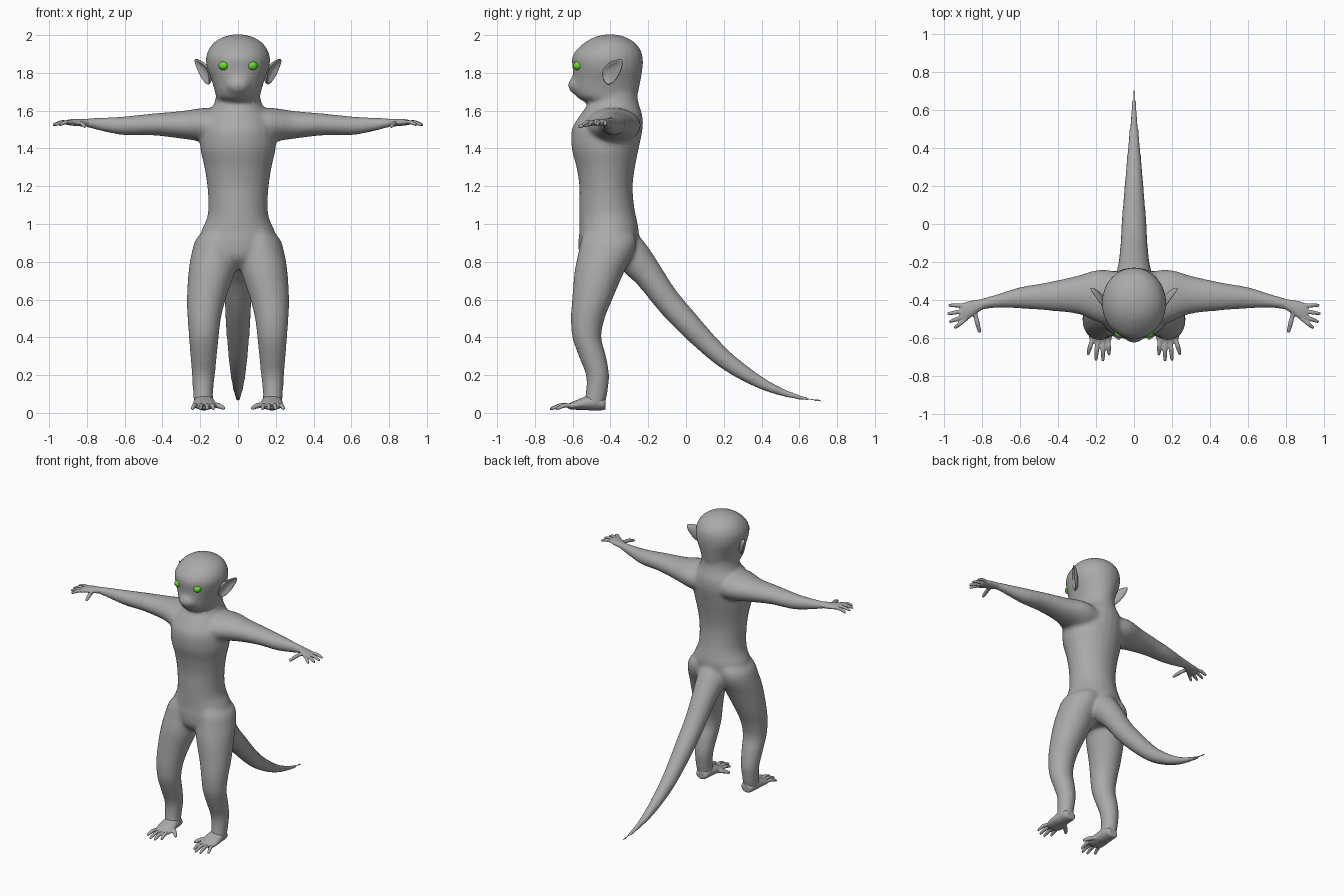
import bpy, bmesh, math
from mathutils import Vector, Matrix

cube = bpy.data.objects.get("Cube")
if cube:
    bpy.data.objects.remove(cube, do_unlink=True)


def material(name, color):
    m = bpy.data.materials.new(name)
    m.use_nodes = True
    m.diffuse_color = (*color, 1)
    bsdf = m.node_tree.nodes["Principled BSDF"]
    bsdf.inputs["Base Color"].default_value = (*color, 1)
    bsdf.inputs["Roughness"].default_value = 0.7
    return m


SKIN = material("grey skin", (0.4, 0.4, 0.4))
EYE = material("green eye", (0.13, 0.75, 0.02))
X, Y, Z = Vector((1, 0, 0)), Vector((0, 1, 0)), Vector((0, 0, 1))


def spline(rows, steps=5):
    """Catmull-Rom interpolation of rows of numbers."""
    rows = [Vector(r) for r in rows]
    out = []
    for i in range(len(rows) - 1):
        a, b, c, d = (rows[max(0, min(len(rows) - 1, i + k))] for k in (-1, 0, 1, 2))
        for s in range(steps):
            t = s / steps
            out.append(b + (c - a) * (t / 2) + (2 * a - 5 * b + 4 * c - d) * (t * t / 2)
                       + (3 * b - a - 3 * c + d) * (t ** 3 / 2))
    return out + [rows[-1]]


def loft(bm, rows, u, v, sides=24):
    """Closed skin over ellipses; each row is x, y, z, radius along u, radius along v."""
    rings = []
    for r in spline(rows):
        c = Vector(r[:3])
        rings.append([bm.verts.new(c + u * (r[3] * math.cos(a)) + v * (r[4] * math.sin(a)))
                      for a in (2 * math.pi * k / sides for k in range(sides))])
    for lo, hi in zip(rings, rings[1:]):
        for k in range(sides):
            n = (k + 1) % sides
            bm.faces.new((lo[k], lo[n], hi[n], hi[k]))
    bm.faces.new(rings[0])
    bm.faces.new(rings[-1])


def upright(bm, rows):
    """Loft from rows of z, left x, right x, front y, back y."""
    loft(bm, [((l + r) / 2, (f + b) / 2, z, (r - l) / 2, (b - f) / 2)
              for z, l, r, f, b in rows], X, Y)


def ball(bm, center, size):
    bmesh.ops.create_uvsphere(bm, u_segments=24, v_segments=16, radius=1,
                              matrix=Matrix.Translation(center) @ Matrix.Diagonal((*size, 1)))


def digit(bm, start, end, radius, lift):
    """Slightly arched finger or toe."""
    a, b = Vector(start), Vector(end)
    d = (b - a).normalized()
    side = d.cross(Z).normalized()
    path = [(0, 1, 0), (.3, .9, .7), (.55, 1, 1), (.85, .8, .4), (.97, .6, .05), (1, .15, 0)]
    loft(bm, [(*(a.lerp(b, t) + Z * (lift * h)), radius * k, radius * k) for t, k, h in path],
         side, side.cross(d), 10)


def finish(bm, name, mat, voxel=0, smooth=0, mirror=False):
    bmesh.ops.recalc_face_normals(bm, faces=bm.faces)
    for f in bm.faces:
        f.smooth = True
    mesh = bpy.data.meshes.new(name)
    bm.to_mesh(mesh)
    bm.free()
    mesh.materials.append(mat)
    ob = bpy.data.objects.new(name, mesh)
    bpy.context.collection.objects.link(ob)
    if voxel:
        m = ob.modifiers.new("fuse", 'REMESH')
        m.mode, m.voxel_size, m.use_smooth_shade = 'VOXEL', voxel, True
    if smooth:
        m = ob.modifiers.new("soften", 'SMOOTH')
        m.factor, m.iterations = 0.5, smooth
    if mirror:
        m = ob.modifiers.new("mirror", 'MIRROR')
        m.use_mirror_merge = False
    return ob


# Body: torso, head, arms, legs and tail fused into one skin
bm = bmesh.new()
torso = [(.76, .07, -.50, -.33), (.82, .14, -.56, -.30), (.9, .19, -.57, -.26),
         (.96, .195, -.565, -.25), (1.03, .165, -.565, -.262), (1.1, .157, -.565, -.275),
         (1.2, .163, -.565, -.282), (1.3, .178, -.58, -.27), (1.4, .2, -.605, -.25),
         (1.5, .2, -.605, -.23), (1.57, .175, -.565, -.23), (1.62, .135, -.53, -.245),
         (1.66, .12, -.51, -.255), (1.72, .11, -.5, -.26)]
upright(bm, [(z, -w, w, f, b) for z, w, f, b in torso])
head = [(1.64, .07, -.52, -.3), (1.665, .112, -.57, -.265), (1.7, .122, -.597, -.252),
        (1.76, .14, -.6, -.24), (1.82, .163, -.6, -.23), (1.87, .17, -.605, -.228),
        (1.91, .162, -.59, -.235), (1.95, .138, -.55, -.26), (1.98, .1, -.505, -.3),
        (1.997, .055, -.46, -.345), (2.005, .01, -.41, -.39)]
upright(bm, [(z, -w, w, f, b) for z, w, f, b in head])
ball(bm, (0, -.555, 1.735), (.07, .07, .055))
arm = [(.03, -.4, 1.51, .14, .09), (.15, -.385, 1.52, .145, .095), (.22, -.375, 1.525, .128, .085),
       (.3, -.372, 1.525, .1, .073), (.45, -.38, 1.527, .075, .058),
       (.6, -.388, 1.52, .056, .05), (.72, -.405, 1.527, .036, .036),
       (.81, -.423, 1.537, .03, .022), (.84, -.432, 1.537, .026, .018)]
leg = [(.98, .02, .16, -.53, -.3), (.92, .0, .222, -.555, -.265), (.85, .0, .245, -.57, -.275),
       (.75, .015, .262, -.59, -.325), (.6, .065, .271, -.603, -.39), (.5, .09, .267, -.61, -.43),
       (.4, .102, .26, -.602, -.448), (.3, .112, .252, -.568, -.423),
       (.2, .122, .244, -.53, -.407), (.11, .132, .238, -.53, -.415),
       (.06, .13, .235, -.54, -.425), (.03, .13, .23, -.54, -.43)]
for s in (1, -1):
    loft(bm, [(s * x, y, z, a, b) for x, y, z, a, b in arm], Y, Z)
    upright(bm, [(z, *sorted((s * l, s * r)), f, b) for z, l, r, f, b in leg])
tail = [(-.36, .92, .09), (-.28, .83, .095), (-.2, .735, .081), (-.1, .597, .071), (0, .485, .066),
        (.1, .38, .058), (.2, .287, .05), (.3, .215, .042), (.4, .156, .033), (.5, .112, .024),
        (.6, .082, .016), (.68, .068, .01), (.73, .064, .008)]
loft(bm, [(0, y, z, r, r) for y, z, r in tail], X, Vector((0, .65, .76)))
finish(bm, "body", SKIN, .012, 8)

# Hands: flat palm, four fingers and a thumb
bm = bmesh.new()
loft(bm, [(.79, -.42, 1.537, .026, .02), (.83, -.435, 1.537, .036, .02),
          (.87, -.453, 1.538, .047, .018), (.9, -.463, 1.538, .046, .014),
          (.915, -.467, 1.537, .036, .008)], Y, Z)
for start, end in (((-.428), (.975, -.427)), ((-.455), (.982, -.472)),
                   ((-.48), (.972, -.515)), ((-.497), (.945, -.548))):
    digit(bm, (.88, start, 1.538), (*end, 1.524), .0115, .008)
digit(bm, (.84, -.45, 1.533), (.81, -.572, 1.515), .013, .006)
finish(bm, "hands", SKIN, .005, 2, True)

# Feet: sole, four long toes and a spread big toe
bm = bmesh.new()
loft(bm, [(.18, -.425, .045, .03, .025), (.18, -.44, .05, .045, .036),
          (.18, -.5, .055, .054, .042), (.178, -.55, .048, .06, .032),
          (.176, -.6, .038, .06, .021), (.176, -.625, .034, .045, .012)], X, Z)
for x, end in ((.137, (.13, -.69)), (.163, (.163, -.722)),
               (.19, (.2, -.718)), (.215, (.243, -.688))):
    digit(bm, (x, -.59, .036), (*end, .02), .0125, .012)
digit(bm, (.15, -.53, .04), (.072, -.605, .024), .015, .008)
finish(bm, "feet", SKIN, .005, 2, True)

# Ears: pointed cups fanned from a sunken centre
bm = bmesh.new()
rim = [(.15, -.45, 1.79), (.168, -.432, 1.84), (.2, -.385, 1.865), (.238, -.333, 1.884),
       (.226, -.335, 1.84), (.206, -.355, 1.79), (.176, -.385, 1.742), (.148, -.425, 1.73)]
core = Vector((.15, -.385, 1.805))
outer = [bm.verts.new(p) for p in rim]
inner = [bm.verts.new(core.lerp(Vector(p), .55) - X * .008) for p in rim]
for k in range(len(rim)):
    n = (k + 1) % len(rim)
    bm.faces.new((outer[k], outer[n], inner[n], inner[k]))
bm.faces.new(inner)
ears = finish(bm, "ears", SKIN)
shell = ears.modifiers.new("thickness", 'SOLIDIFY')
shell.thickness, shell.offset = .016, 0
ears.modifiers.new("round", 'SUBSURF').levels = 2
ears.modifiers["round"].render_levels = 2
ears.modifiers.new("mirror", 'MIRROR').use_mirror_merge = False

# Eyes
bm = bmesh.new()
ball(bm, (.075, -.57, 1.838), (.028, .027, .024))
finish(bm, "eyes", EYE, mirror=True)
